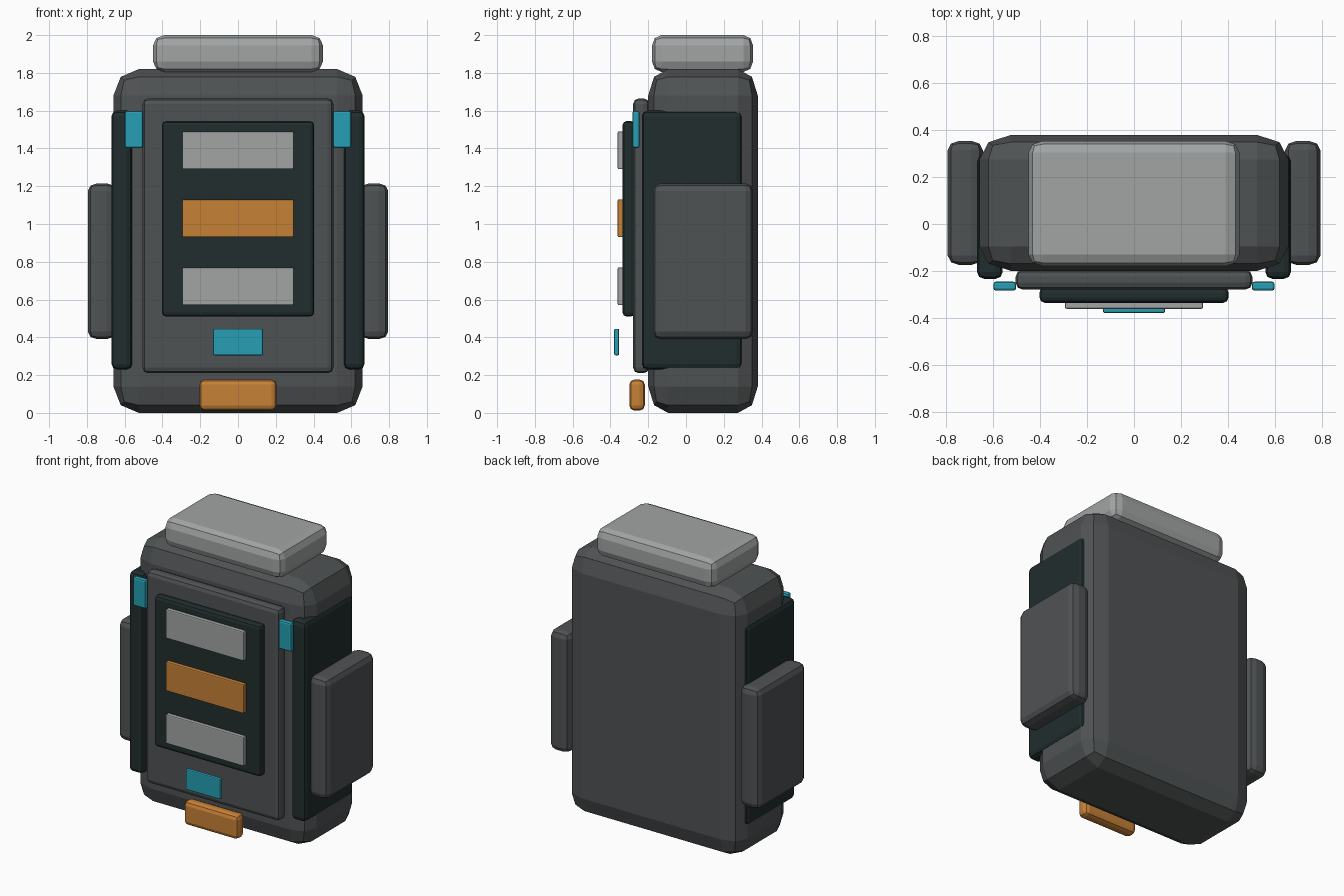
import bpy
import bmesh
from mathutils import Vector

if "Cube" in bpy.data.objects:
    bpy.data.objects.remove(bpy.data.objects["Cube"])


def material(name, r, g, b):
    m = bpy.data.materials.new(name)
    m.diffuse_color = (r, g, b, 1.0)
    m.use_nodes = True
    m.node_tree.nodes["Principled BSDF"].inputs["Base Color"].default_value = m.diffuse_color
    return m


GREY = material("charcoal_fabric", 0.078, 0.085, 0.087)
DARK = material("dark_trim", 0.0155, 0.026, 0.027)
LIGHT = material("light_grey", 0.355, 0.375, 0.370)
ORANGE = material("orange", 0.570, 0.218, 0.037)
TEAL = material("teal", 0.019, 0.345, 0.455)


def box(name, mat, x, y, z, bevel):
    """Box spanning the given ranges, with a two-step rounded edge (radius per axis)."""
    b = Vector(bevel if isinstance(bevel, tuple) else (bevel,) * 3)
    lo, hi = Vector((x[0], y[0], z[0])), Vector((x[1], y[1], z[1]))
    size = hi - lo
    bm = bmesh.new()
    bmesh.ops.create_cube(bm, size=1.0)
    # Bevel by one unit in a stretched space, then scale back to real size
    bmesh.ops.scale(bm, vec=[s / r for s, r in zip(size, b)], verts=bm.verts)
    bmesh.ops.bevel(bm, geom=bm.edges[:], offset=1.0, offset_type='OFFSET',
                    segments=2, profile=0.5, affect='EDGES', clamp_overlap=True)
    bmesh.ops.scale(bm, vec=b, verts=bm.verts)
    bmesh.ops.recalc_face_normals(bm, faces=bm.faces)
    mesh = bpy.data.meshes.new(name)
    bm.to_mesh(mesh)
    bm.free()
    mesh.materials.append(mat)
    ob = bpy.data.objects.new(name, mesh)
    ob.location = (lo + hi) / 2
    bpy.context.collection.objects.link(ob)
    return ob


def pair(name, mat, x, y, z, bevel):
    """The same box on the right and mirrored to the left."""
    box(name + "_right", mat, x, y, z, bevel)
    box(name + "_left", mat, (-x[1], -x[0]), y, z, bevel)


# Main pack and the roll on top
box("pack_body", GREY, (-0.66, 0.66), (-0.20, 0.38), (0.0, 1.82), (0.135, 0.105, 0.14))
box("top_roll", LIGHT, (-0.45, 0.45), (-0.18, 0.355), (1.805, 2.0), (0.06, 0.05, 0.055))

# Layered front panels
box("front_panel", GREY, (-0.505, 0.505), (-0.28, -0.195), (0.21, 1.665), 0.03)
box("front_inset", DARK, (-0.403, 0.403), (-0.336, -0.27), (0.51, 1.545), 0.022)

# Three bars on the inset
for name, mat, z in (("upper", LIGHT, 1.39), ("middle", ORANGE, 1.03), ("lower", LIGHT, 0.67)):
    box(name + "_bar", mat, (-0.295, 0.295), (-0.362, -0.33), (z - 0.10, z + 0.10), 0.007)

# Front badge and bottom buckle
box("badge", TEAL, (-0.132, 0.132), (-0.38, -0.354), (0.305, 0.445), 0.007)
box("bottom_buckle", ORANGE, (-0.205, 0.205), (-0.30, -0.218), (0.012, 0.177), 0.028)

# Straps, clips and side pockets
pair("strap", DARK, (0.56, 0.67), (-0.234, 0.297), (0.23, 1.60), 0.03)
pair("strap_clip", TEAL, (0.503, 0.60), (-0.284, -0.246), (1.403, 1.598), 0.011)
pair("side_pocket", GREY, (0.645, 0.795), (-0.175, 0.355), (0.39, 1.215), (0.05, 0.04, 0.04))
